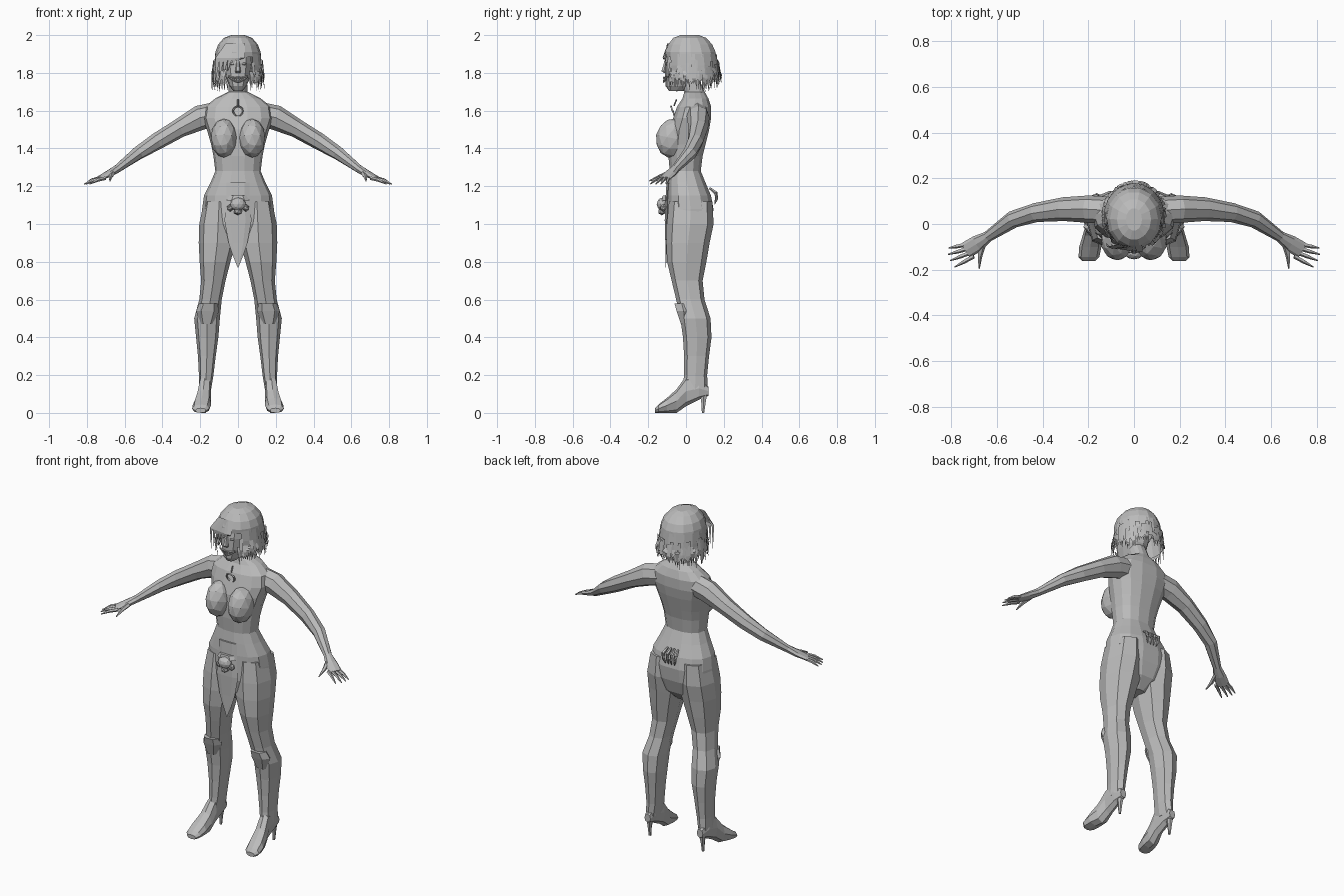
import bpy, bmesh, math, random
from mathutils import Vector, Matrix

cube = bpy.data.objects.get("Cube")
if cube:
    bpy.data.objects.remove(cube, do_unlink=True)
random.seed(4)

grey = bpy.data.materials.new("plain_grey")
grey.use_nodes = True
grey.diffuse_color = (0.5, 0.5, 0.5, 1)
grey.node_tree.nodes["Principled BSDF"].inputs["Base Color"].default_value = grey.diffuse_color


def finish(name, bm, mirror=False):
    """Turn a bmesh into a flat shaded object, optionally mirrored across x."""
    bmesh.ops.recalc_face_normals(bm, faces=bm.faces)
    mesh = bpy.data.meshes.new(name)
    bm.to_mesh(mesh)
    bm.free()
    mesh.materials.append(grey)
    obj = bpy.data.objects.new(name, mesh)
    bpy.context.collection.objects.link(obj)
    if mirror:
        obj.modifiers.new("Mirror", "MIRROR").use_mirror_merge = False
    return obj


def skin(bm, rings, closed=True):
    """Bridge successive rings of points, capping the ends of closed ones."""
    rows = [[bm.verts.new(p) for p in ring] for ring in rings]
    n = len(rows[0])
    for a, b in zip(rows, rows[1:]):
        for i in range(n if closed else n - 1):
            j = (i + 1) % n
            bm.faces.new((a[i], a[j], b[j], b[i]))
    if closed:
        bm.faces.new(rows[0])
        bm.faces.new(rows[-1])


def power(value, exponent):
    return math.copysign(abs(value) ** exponent, value)


def box_ring(row, axis, sides, soft, arc):
    """Rounded section filling the given bounds, square to y or z."""
    level, x0, x1, t0, t1 = row
    start, end = arc or (0, 360)
    count = sides + 1 if arc else sides
    ring = []
    for i in range(count):
        a = math.radians(start + (end - start) * i / sides)
        x = (x0 + x1) / 2 + (x1 - x0) / 2 * power(math.cos(a), soft)
        t = (t0 + t1) / 2 + (t1 - t0) / 2 * power(math.sin(a), soft)
        ring.append((x, t, level) if axis == "z" else (x, level, t))
    return ring


def loft(name, rows, axis="z", sides=8, soft=0.85, arc=None, mirror=False):
    bm = bmesh.new()
    skin(bm, [box_ring(r, axis, sides, soft, arc) for r in rows], arc is None)
    return finish(name, bm, mirror)


def centred(rows):
    return [(z, -w, w, front, back) for z, w, front, back in rows]


def add_limb(bm, rows, sides=6):
    """Tube along a path; each row is a point, a flat radius and an upright one."""
    points = [Vector(r[:3]) for r in rows]
    rings = []
    for i, (p, row) in enumerate(zip(points, rows)):
        along = (points[min(i + 1, len(rows) - 1)] - points[max(i - 1, 0)]).normalized()
        flat = along.cross(Vector((0, 0, 1)))
        flat = flat.normalized() if flat.length > 0.01 else Vector((1, 0, 0))
        up = flat.cross(along)
        angles = [math.tau * k / sides for k in range(sides)]
        rings.append([p + flat * row[3] * math.cos(a) + up * row[4] * math.sin(a) for a in angles])
    skin(bm, rings)


def blob(name, centre, size, tilt=0, detail=2, mirror=False):
    bm = bmesh.new()
    place = Matrix.Translation(centre) @ Matrix.Rotation(tilt, 4, "X") @ Matrix.Diagonal((*size, 1))
    bmesh.ops.create_icosphere(bm, subdivisions=detail, radius=1, matrix=place)
    return finish(name, bm, mirror)


def add_lock(bm, root, middle, tip, width):
    """Flat tapering lock of hair, spread sideways around the head."""
    side = Vector((-(root[1] - 0.03), root[0], 0)).normalized() * width
    root, middle, tip = map(Vector, (root, middle, tip))
    a, b, c, d, e = [bm.verts.new(p) for p in
                     (root - side, root + side, middle + side * 0.8, middle - side * 0.8, tip)]
    bm.faces.new((a, b, c, d))
    bm.faces.new((d, c, e))


# Torso and neck
loft("torso", centred([
    (1.77, .048, -.04, .07), (1.70, .05, -.01, .10), (1.665, .12, -.02, .12),
    (1.62, .175, -.05, .135), (1.56, .185, -.07, .135), (1.5, .165, -.09, .125),
    (1.42, .142, -.095, .105), (1.36, .13, -.095, .09), (1.28, .12, -.088, .08),
    (1.22, .145, -.095, .105), (1.15, .18, -.1, .135), (1.08, .19, -.1, .148),
    (1.0, .195, -.1, .14), (.92, .14, -.085, .115), (.86, .05, -.04, .06)]), sides=14)
blob("breasts", (.075, -.075, 1.455), (.07, .085, .105), -.2, mirror=True)

# Legs, knee guards and shoes
loft("legs", [
    (1.12, .02, .18, -.09, .14), (1.0, .005, .205, -.102, .146), (.9, .012, .208, -.105, .125),
    (.8, .04, .203, -.1, .108), (.7, .066, .195, -.076, .088), (.6, .086, .205, -.052, .098),
    (.5, .096, .232, -.03, .13), (.4, .104, .222, -.016, .135), (.3, .118, .212, -.01, .122),
    (.2, .13, .207, -.01, .112), (.12, .143, .208, -.02, .115)], mirror=True)
loft("knee_guards", [
    (.58, .105, .205, -.066, .02), (.54, .1, .222, -.055, .03), (.47, .13, .2, -.03, .02)],
    sides=6, mirror=True)
loft("shoes", [
    (.118, .155, .195, .09, .14), (.07, .145, .207, .07, .19), (0, .142, .21, .035, .195),
    (-.05, .142, .225, 0, .125), (-.1, .143, .24, 0, .08), (-.145, .152, .243, 0, .045),
    (-.163, .17, .225, 0, .025)], axis="y", mirror=True)
loft("heel_spikes", [(.11, .155, .195, .07, .115), (.05, .167, .188, .08, .105),
                     (0, .17, .185, .083, .097)], sides=6, mirror=True)

# Arms with hands
bm = bmesh.new()
add_limb(bm, [
    (.12, .06, 1.58, .06, .065), (.2, .065, 1.563, .06, .066), (.31, .065, 1.507, .052, .05),
    (.43, .05, 1.437, .042, .045), (.53, .02, 1.375, .038, .036), (.64, -.055, 1.292, .024, .022),
    (.685, -.085, 1.265, .036, .018), (.735, -.115, 1.24, .037, .011)], sides=8)
finish("arms", bm, True)
bm = bmesh.new()
for i, tip in enumerate([(.812, -.105), (.814, -.133), (.805, -.16), (.785, -.188)]):
    base = Vector((.738 - .012 * i, -.09 - .017 * i, 1.243))
    end = Vector((*tip, 1.212))
    mid = base.lerp(end, .5) + Vector((0, 0, .005))
    add_limb(bm, [(*base, .01, .01), (*mid, .009, .009), (*end, .003, .003)], 5)
add_limb(bm, [(.66, -.085, 1.272, .014, .014), (.675, -.14, 1.25, .011, .011),
              (.678, -.195, 1.228, .003, .003)], 5)
finish("fingers", bm, True)

# Head and face
loft("head", centred([
    (1.705, .025, -.09, -.01), (1.73, .045, -.108, .04), (1.78, .066, -.112, .08),
    (1.85, .078, -.112, .1), (1.92, .075, -.1, .11), (1.97, .04, -.05, .08)]), sides=12)
loft("nose", centred([(1.86, .008, -.115, -.1), (1.81, .015, -.132, -.1), (1.8, .012, -.12, -.1)]),
     sides=6)
blob("eyes", (.033, -.105, 1.848), (.016, .008, .008), detail=1, mirror=True)
bm = bmesh.new()
for lip, offset in (("upper", .012), ("lower", -.014)):
    path = [(x * .01, -.118 + abs(x) * .0035, 1.765 + offset * (1 - abs(x) / 6) + x * x * .0006)
            for x in range(-5, 6)]
    add_limb(bm, [(*p, .004, .004) for p in path], 4)
    for x, y, z in path[1:-1]:
        add_limb(bm, [(x, y, z, .004, .004), (x, y - .004, z - offset * .8, .001, .001)], 4)
finish("grinning_teeth", bm)

# Hair cap, curtain and loose locks
loft("hair_cap", centred([
    (2.0, .035, -.03, .07), (1.985, .075, -.07, .11), (1.95, .105, -.097, .142),
    (1.91, .12, -.112, .16), (1.885, .123, -.108, .163)]), sides=14, soft=1)
loft("hair_curtain", centred([
    (1.9, .122, -.11, .162), (1.84, .128, -.11, .17), (1.765, .132, -.1, .177)]),
    sides=14, soft=1, arc=(-52, 232))
bm = bmesh.new()
count = 64
for i in range(count):
    a = math.radians(-58 + 296 * i / (count - 1))
    spread = random.uniform(1, 1.09)

    def around(scale, z):
        return (.13 * scale * math.cos(a), .034 + .142 * scale * math.sin(a), z)
    add_lock(bm, around(1, random.uniform(1.8, 1.87)), around(1.02 * spread, random.uniform(1.77, 1.8)),
             around(random.uniform(.92, 1.12), random.uniform(1.69, 1.745)), random.uniform(.008, .016))
for i in range(7):
    x = .035 - .022 * i
    add_lock(bm, (.02 - .012 * i, -.095, 1.955), (x - .01, -.122 + .003 * i, 1.88),
             (x - .025, -.118 + .006 * i, 1.87 - .022 * i), .016)
finish("hair_locks", bm)

# Pendant on a choker
bm = bmesh.new()
ring = [(.026 * math.cos(a), -.07 - .01 * math.sin(a), 1.598 + .026 * math.sin(a))
        for a in [math.tau * k / 12 for k in range(13)]]
add_limb(bm, [(*p, .005, .005) for p in ring], 4)
add_limb(bm, [(0, -.05, 1.66, .004, .004), (0, -.064, 1.625, .004, .004)], 4)
finish("pendant", bm)

# Hanging front cloth with its skull buckle
loft("front_cloth", centred([
    (1.22, .06, -.104, -.085), (1.1, .062, -.112, -.09), (1.02, .072, -.114, -.09),
    (.9, .05, -.11, -.1), (.84, .03, -.109, -.103), (.77, .002, -.108, -.105)]), sides=6)
blob("buckle_skull", (0, -.125, 1.105), (.042, .03, .035))
blob("buckle_jaw", (0, -.128, 1.066), (.025, .022, .02), detail=1)
blob("buckle_knobs", (.042, -.12, 1.085), (.018, .018, .02), detail=1, mirror=True)
loft("buckle_band", centred([(1.15, .045, -.125, -.09), (1.125, .062, -.13, -.09)]), sides=6)

# Claw ornament at the base of the back
bm = bmesh.new()
for x in (.014, .042):
    add_limb(bm, [(x * .8, .125, 1.19, .006, .006), (x, .158, 1.165, .011, .01),
                  (x * .9, .162, 1.135, .009, .009), (x * .7, .152, 1.105, .002, .002)], 5)
finish("back_claws", bm, True)
